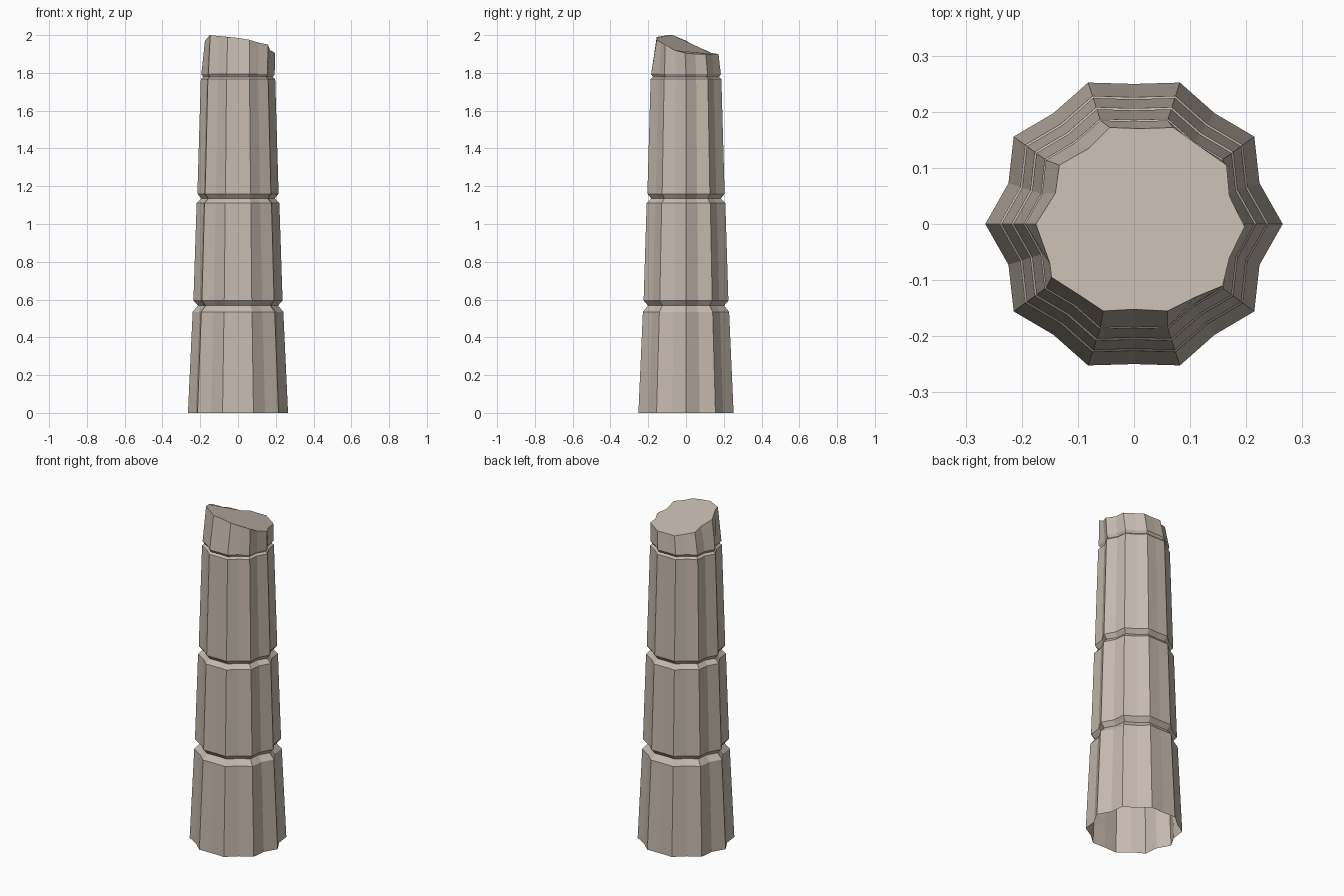
import bpy, bmesh, math

if "Cube" in bpy.data.objects:
    bpy.data.objects.remove(bpy.data.objects["Cube"])

SIDES = 20  # ten ridges alternating with ten shallow flutes

stone = bpy.data.materials.new("weathered stone")
stone.diffuse_color = (0.56, 0.49, 0.42, 1)
stone.use_nodes = True
stone.node_tree.nodes["Principled BSDF"].inputs["Base Color"].default_value = stone.diffuse_color

# Shaft rings: (height, ridge radius); each groove is a narrow pinch
rings = [(0, 0.265), (0.535, 0.24), (0.568, 0.212), (0.595, 0.236),
         (1.11, 0.219), (1.135, 0.194), (1.16, 0.215),
         (1.767, 0.197), (1.778, 0.184), (1.793, 0.194)]

# Broken rim, counter-clockwise from +x
rim = [(0.197, -0.005, 1.905), (0.17, 0.05, 1.9), (0.165, 0.105, 1.9),
       (0.115, 0.14, 1.9), (0.07, 0.172, 1.9), (0.01, 0.17, 1.9),
       (-0.043, 0.172, 1.9), (-0.08, 0.135, 1.905), (-0.133, 0.105, 1.92),
       (-0.14, 0.055, 1.94), (-0.175, 0, 1.97), (-0.15, -0.07, 2.0),
       (-0.147, -0.095, 2.0), (-0.1, -0.125, 1.995), (-0.055, -0.155, 1.99),
       (0, -0.152, 1.985), (0.06, -0.155, 1.975), (0.11, -0.13, 1.96),
       (0.158, -0.11, 1.95), (0.17, -0.06, 1.92)]


def profile(k):
    """Relative radius: ridge, or flute that is deeper towards the sides."""
    if k % 2 == 0:
        return 1.0
    return 0.882 + 0.06 * abs(math.sin(k * math.tau / SIDES)) ** 2


bm = bmesh.new()
loops = []
for z, r in rings:
    loops.append([bm.verts.new((r * profile(k) * math.cos(k * math.tau / SIDES),
                                r * profile(k) * math.sin(k * math.tau / SIDES), z))
                  for k in range(SIDES)])
loops.append([bm.verts.new(p) for p in rim])

# Walls, open at the base
for low, high in zip(loops, loops[1:]):
    for k in range(SIDES):
        j = (k + 1) % SIDES
        bm.faces.new((low[k], low[j], high[j], high[k]))

# Slanted broken top
bm.faces.new(loops[-1])

mesh = bpy.data.meshes.new("broken_column")
bm.to_mesh(mesh)
bm.free()
mesh.materials.append(stone)
column = bpy.data.objects.new("broken_column", mesh)
bpy.context.collection.objects.link(column)
